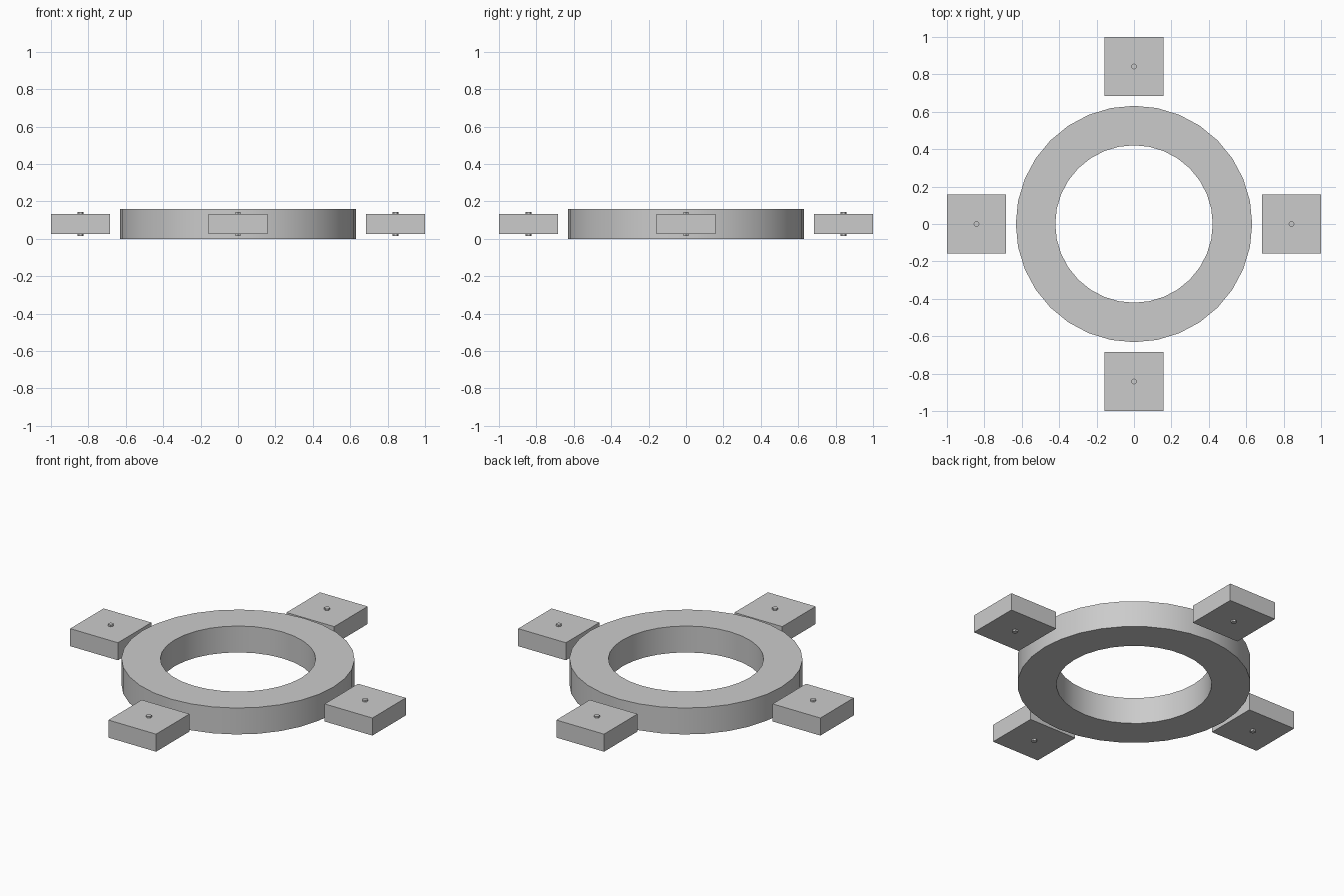
import bpy, bmesh
from math import pi, radians
from mathutils import Matrix

cube = bpy.data.objects.get("Cube")
if cube:
    bpy.data.objects.remove(cube, do_unlink=True)

RING_OUTER, RING_INNER, HEIGHT = 0.632, 0.421, 0.158
BLOCK_WIDTH, BLOCK_HEIGHT, BLOCK_DISTANCE = 0.316, 0.105, 0.842
PIN_RADIUS, PIN_HEIGHT = 0.016, 0.126
MID = HEIGHT / 2

grey = bpy.data.materials.new("plain grey")
grey.use_nodes = True
grey.diffuse_color = (0.6, 0.6, 0.6, 1)
grey.node_tree.nodes["Principled BSDF"].inputs["Base Color"].default_value = grey.diffuse_color


def add_object(name, bm):
    """Turn a bmesh into a grey object in the scene."""
    bmesh.ops.recalc_face_normals(bm, faces=bm.faces)
    mesh = bpy.data.meshes.new(name)
    bm.to_mesh(mesh)
    bm.free()
    mesh.materials.append(grey)
    obj = bpy.data.objects.new(name, mesh)
    bpy.context.collection.objects.link(obj)
    return obj


# Ring: a rectangular section spun around the vertical axis
bm = bmesh.new()
section = [bm.verts.new((r, 0, z)) for r, z in (
    (RING_INNER, 0), (RING_OUTER, 0), (RING_OUTER, HEIGHT), (RING_INNER, HEIGHT))]
edges = [bm.edges.new((section[i], section[(i + 1) % 4])) for i in range(4)]
bmesh.ops.spin(bm, geom=section + edges, axis=(0, 0, 1), cent=(0, 0, 0),
               angle=2 * pi, steps=32, use_merge=True)
bmesh.ops.remove_doubles(bm, verts=bm.verts, dist=0.0001)
ring = add_object("ring", bm)
bpy.ops.object.select_all(action="DESELECT")
ring.select_set(True)
bpy.context.view_layer.objects.active = ring
bpy.ops.object.shade_smooth_by_angle(angle=radians(30))

# Four blocks around the ring, each with a small pin through its middle
for i, side in enumerate(("left", "back", "right", "front")):
    place = (Matrix.Rotation(i * pi / 2, 4, "Z")
             @ Matrix.Translation((BLOCK_DISTANCE, 0, MID)))
    bm = bmesh.new()
    bmesh.ops.create_cube(bm, size=1, matrix=place @ Matrix.Diagonal(
        (BLOCK_WIDTH, BLOCK_WIDTH, BLOCK_HEIGHT, 1)))
    add_object(side + "_block", bm)

    bm = bmesh.new()
    bmesh.ops.create_cone(bm, cap_ends=True, segments=6, radius1=PIN_RADIUS,
                          radius2=PIN_RADIUS, depth=PIN_HEIGHT,
                          matrix=place @ Matrix.Rotation(pi / 2, 4, "Z"))
    add_object(side + "_pin", bm)
